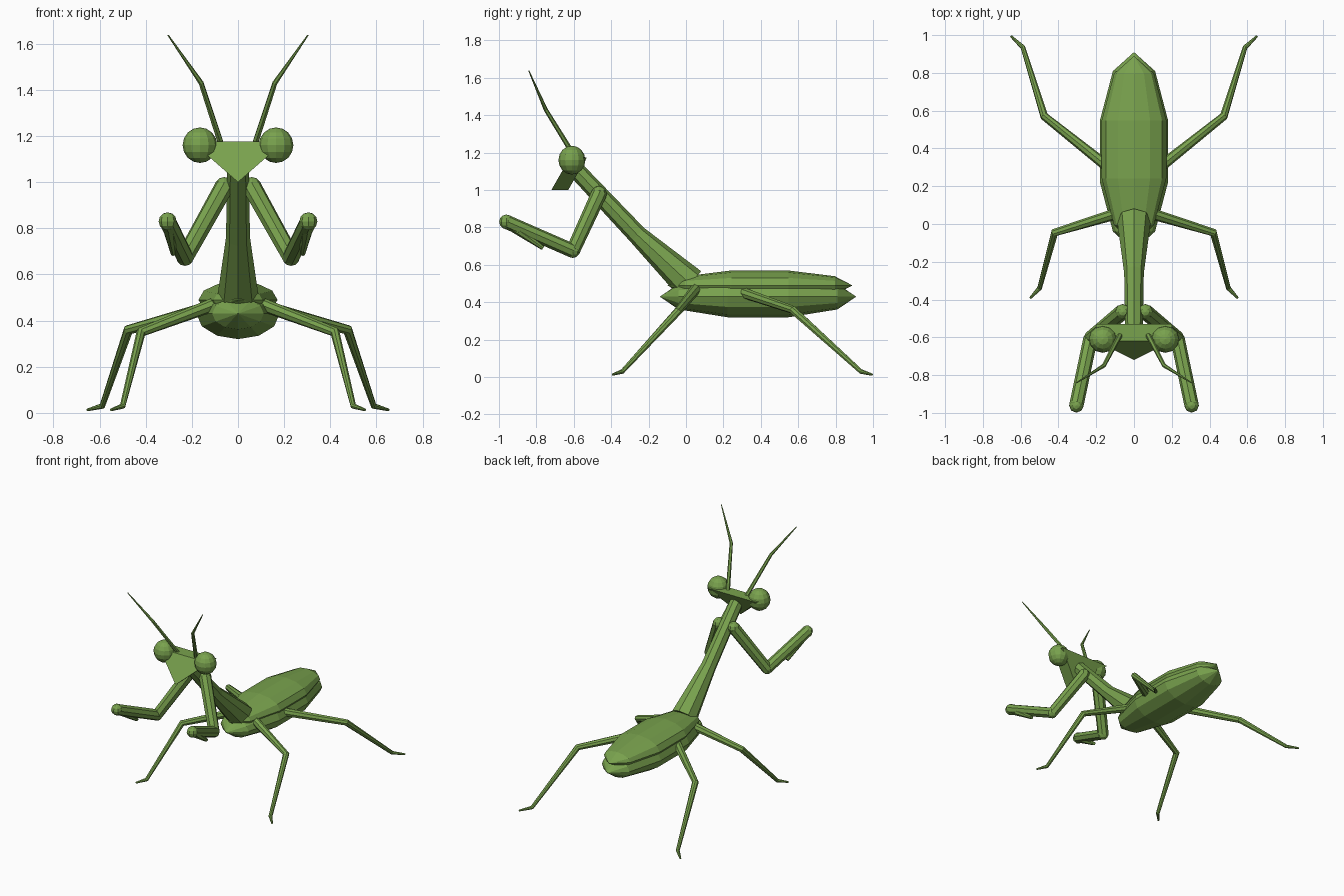
import bpy, bmesh
from math import cos, sin, tau
from mathutils import Vector

cube = bpy.data.objects.get("Cube")
if cube:
    bpy.data.objects.remove(cube, do_unlink=True)

green = bpy.data.materials.new("leaf_green")
green.use_nodes = True
GREEN = (0.19, 0.36, 0.075, 1)
green.diffuse_color = GREEN
green.node_tree.nodes["Principled BSDF"].inputs["Base Color"].default_value = GREEN


def finish(name, bm):
    bmesh.ops.recalc_face_normals(bm, faces=bm.faces[:])
    mesh = bpy.data.meshes.new(name)
    bm.to_mesh(mesh)
    bm.free()
    mesh.materials.append(green)
    ob = bpy.data.objects.new(name, mesh)
    bpy.context.collection.objects.link(ob)
    return ob


def tube(name, points, radii, sides=8):
    """Faceted tube through the points, with one radius per point."""
    pts = [Vector(p) for p in points]
    bm = bmesh.new()
    rings = []
    for i, (p, r) in enumerate(zip(pts, radii)):
        steps = []
        if i > 0:
            steps.append((p - pts[i - 1]).normalized())
        if i < len(pts) - 1:
            steps.append((pts[i + 1] - p).normalized())
        along = sum(steps, Vector()).normalized()
        side = along.cross(Vector((0, 0, 1))).normalized()
        up = side.cross(along)
        rings.append([bm.verts.new(p + r * (side * cos(tau * k / sides) + up * sin(tau * k / sides)))
                      for k in range(sides)])
    for a, b in zip(rings, rings[1:]):
        for k in range(sides):
            n = (k + 1) % sides
            bm.faces.new((a[k], a[n], b[n], b[k]))
    bm.faces.new(rings[0])
    bm.faces.new(rings[-1])
    return finish(name, bm)


def ball(name, centre, size, segments=12, rings=8, lengthwise=False):
    """Faceted ellipsoid; lengthwise puts its poles at front and back."""
    bm = bmesh.new()
    bmesh.ops.create_uvsphere(bm, u_segments=segments, v_segments=rings, radius=1)
    for v in bm.verts:
        x, y, z = v.co
        if lengthwise:
            x, y, z = y, z, x
        v.co = Vector(centre) + Vector((x * size[0], y * size[1], z * size[2]))
    return finish(name, bm)


# Abdomen with the folded wing cover on its back
ball("abdomen", (0, 0.385, 0.43), (0.19, 0.525, 0.116), rings=5, lengthwise=True)
ball("wing_cover", (0, 0.395, 0.49), (0.18, 0.495, 0.084), rings=5, lengthwise=True)

# Raised thorax
tube("thorax", [(0, 0.02, 0.50), (0, -0.26, 0.76), (0, -0.59, 1.11)], [0.09, 0.052, 0.046])

# Wedge-shaped head
bm = bmesh.new()
front = [bm.verts.new(p) for p in ((-0.2, -0.62, 1.175), (0.2, -0.62, 1.175), (0, -0.72, 1.0))]
back = [bm.verts.new(v.co + Vector((0, 0.09, 0))) for v in front]
bm.faces.new(front)
bm.faces.new(back)
for k in range(3):
    n = (k + 1) % 3
    bm.faces.new((front[k], front[n], back[n], back[k]))
finish("head", bm)

# Paired parts
for label, s in (("left", 1), ("right", -1)):
    def at(*points):
        return [(s * x, y, z) for x, y, z in points]

    ball(label + "_eye", (s * 0.165, -0.61, 1.16), (0.075, 0.072, 0.077))
    tube(label + "_antenna",
         at((0.075, -0.59, 1.17), (0.16, -0.75, 1.43), (0.303, -0.84, 1.637)),
         [0.014, 0.011, 0.003], sides=6)

    # Folded grasping arm
    shoulder, elbow, wrist, claw = at((0.06, -0.465, 0.98), (0.23, -0.605, 0.675),
                                      (0.305, -0.96, 0.83), (0.28, -0.765, 0.69))
    tube(label + "_upper_arm", [shoulder, elbow], [0.042, 0.038])
    tube(label + "_forearm", [elbow, wrist], [0.038, 0.038])
    tube(label + "_claw", [wrist, claw], [0.032, 0.012])
    for joint, centre, r in (("shoulder", shoulder, 0.042), ("elbow", elbow, 0.038),
                             ("wrist", wrist, 0.039)):
        ball(label + "_" + joint, centre, (r, r, r), segments=8, rings=6)

    # Walking legs
    tube(label + "_middle_leg",
         at((0.09, 0.055, 0.475), (0.42, -0.045, 0.35), (0.5, -0.34, 0.03), (0.55, -0.393, 0.013)),
         [0.03, 0.022, 0.013, 0.006])
    tube(label + "_hind_leg",
         at((0.11, 0.28, 0.46), (0.475, 0.57, 0.36), (0.588, 0.935, 0.03), (0.652, 0.995, 0.013)),
         [0.03, 0.022, 0.013, 0.006])
